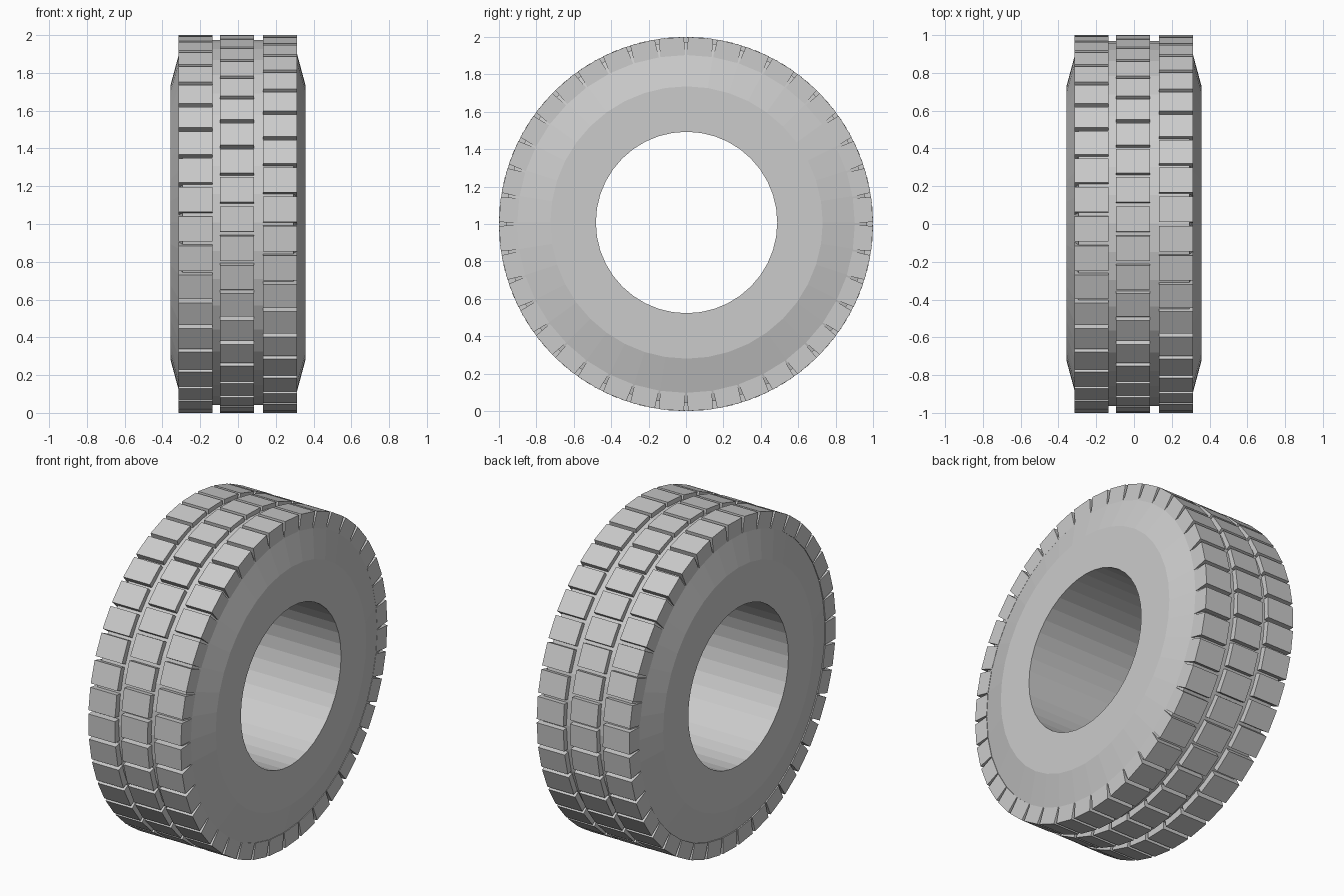
import bpy, bmesh
from math import cos, sin, pi, radians
from mathutils import Matrix, Vector

cube = bpy.data.objects.get("Cube")
if cube:
    bpy.data.objects.remove(cube, do_unlink=True)

rubber = bpy.data.materials.new("grey rubber")
rubber.use_nodes = True
grey = (0.6, 0.6, 0.6, 1)
rubber.diffuse_color = grey
rubber.node_tree.nodes["Principled BSDF"].inputs["Base Color"].default_value = grey

BLOCKS = 40
PITCH = 2 * pi / BLOCKS


def finish(bm, name, location):
    bmesh.ops.recalc_face_normals(bm, faces=bm.faces[:])
    mesh = bpy.data.meshes.new(name)
    bm.to_mesh(mesh)
    bm.free()
    mesh.materials.append(rubber)
    obj = bpy.data.objects.new(name, mesh)
    obj.location = location
    bpy.context.collection.objects.link(obj)
    return obj


# Tyre carcass: a half profile (x, radius), mirrored and spun around the axle
def carcass(segments=40):
    half = [(0.357, 0.485), (0.357, 0.728), (0.293, 0.966)]
    profile = half + [(-x, r) for x, r in reversed(half)]
    bm = bmesh.new()
    rings = []
    for i in range(segments):
        a = 2 * pi * i / segments
        rings.append([bm.verts.new((x, r * sin(a), r * cos(a))) for x, r in profile])
    n = len(profile)
    for i in range(segments):
        a, b = rings[i], rings[(i + 1) % segments]
        for j in range(n):
            k = (j + 1) % n
            bm.faces.new((a[j], a[k], b[k], b[j]))
    return finish(bm, "tyre_body", (0, 0.003, 1.008))


# One ring of tread blocks, each a box sunk into the carcass
def tread_row(name, x, offset):
    bm = bmesh.new()
    width, length, bottom, top = 0.18, 0.134, 0.9, 0.998
    for i in range(BLOCKS):
        turn = Matrix.Rotation(-(i + 0.5) * PITCH + offset, 4, 'X')
        place = Matrix.Translation((x, 0, (bottom + top) / 2))
        size = Matrix.Diagonal((width, length, top - bottom, 1))
        bmesh.ops.create_cube(bm, size=1, matrix=turn @ place @ size)
    return finish(bm, name, (0, 0, 1))


carcass()
# Neighbouring rows are staggered by a third of the block pitch
tread_row("tread_left", 0.222, 0)
tread_row("tread_centre", -0.004, radians(3))
tread_row("tread_right", -0.225, radians(-3))
